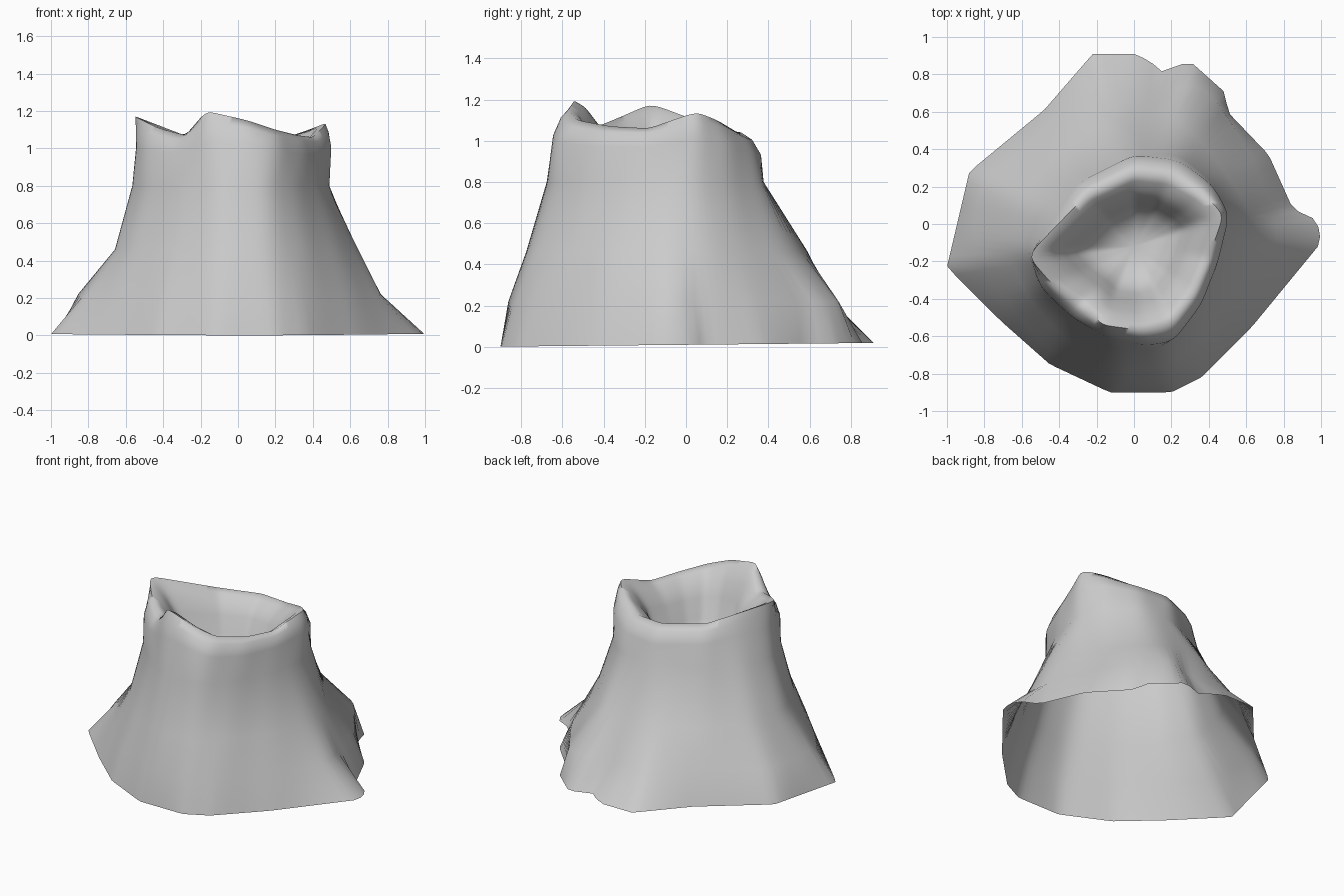
import bpy
import bmesh
import math
from mathutils import Vector

old_cube = bpy.data.objects.get("Cube")
if old_cube:
    bpy.data.objects.remove(old_cube, do_unlink=True)

SIDES = 120
AXIS = Vector((0, -0.12))


def material(name, colour):
    mat = bpy.data.materials.new(name)
    mat.use_nodes = True
    mat.diffuse_color = colour
    mat.node_tree.nodes["Principled BSDF"].inputs["Base Color"].default_value = colour
    return mat


def resample(outline, height=None, passes=0):
    """Turn a sparse outline in hundredths into an evenly spaced, softened ring."""
    polar = []
    for point in outline:
        offset = Vector(point[:2]) / 100 - AXIS
        z = height if height is not None else point[2] / 100
        polar.append((math.atan2(offset.y, offset.x) % math.tau, offset.length, z))
    polar.sort()
    first, last = polar[0], polar[-1]
    polar = ([(last[0] - math.tau, last[1], last[2])] + polar
             + [(first[0] + math.tau, first[1], first[2])])
    ring = []
    for i in range(SIDES):
        angle = math.tau * i / SIDES
        for a, b in zip(polar, polar[1:]):
            if a[0] <= angle < b[0]:
                # straight chord between the two neighbouring outline points
                pa = Vector((math.cos(a[0]), math.sin(a[0]))) * a[1]
                pb = Vector((math.cos(b[0]), math.sin(b[0]))) * b[1]
                ray = Vector((math.cos(angle), math.sin(angle)))
                edge = pb - pa
                t = -ray.cross(pa) / ray.cross(edge)
                spot = AXIS + pa + edge * t
                ring.append(Vector((spot.x, spot.y, a[2] + (b[2] - a[2]) * t)))
                break
    for _ in range(passes):
        ring = [(ring[i - 1] + ring[i] * 2 + ring[(i + 1) % SIDES]) / 4
                for i in range(SIDES)]
    return ring


def resized(ring, scale, z_of):
    """Copy a ring, scaled about the axis, with a new height rule."""
    return [Vector((AXIS.x + (p.x - AXIS.x) * scale,
                    AXIS.y + (p.y - AXIS.y) * scale, z_of(p.z))) for p in ring]


# Ragged foot, spreading out to corners on either side
foot = resample([
    (100, -10), (98, 2), (85, 8), (72, 37), (50, 60), (49, 70), (30, 87),
    (13, 81), (10, 86), (1, 91), (-22, 91), (-48, 61), (-88, 28), (-100, -23),
    (-71, -52), (-45, -75), (-13, -90), (20, -90), (36, -82), (63, -55)], 0.0)
for p in foot:
    p.z = 0.01 + 0.01 * p.y

# Lower slope with a lump and a gully at the back
lower_slope = resample([
    (78, -12), (73, 12), (62, 38), (47, 62), (32, 81), (14, 66), (-20, 73),
    (-50, 49), (-83, 20), (-87, -14), (-67, -44), (-43, -69), (-10, -87),
    (20, -85), (38, -73), (62, -45)], 0.22, 6)

# Middle wall, with a ridge running down beside the gully
middle_wall = resample([
    (66, -8), (58, 15), (44, 34), (32, 49), (18, 60), (-10, 58), (-42, 36),
    (-62, 14), (-67, -14), (-58, -38), (-38, -61), (-10, -78), (18, -77),
    (36, -63), (54, -37)], 0.46, 6)
upper_wall = resample([
    (50, 5), (42, 22), (25, 37), (0, 38), (-32, 24), (-50, 8), (-58, -15),
    (-50, -35), (-32, -52), (-10, -68), (15, -67), (31, -51), (44, -25)], 0.8, 6)

# Thick rounded lip below an uneven crest with three raised corners
lip = resample([
    (51, 5, 101), (42, 21, 98), (24, 34, 94), (0, 37, 93), (-30, 22, 95),
    (-56, -16, 101), (-50, -34, 99), (-33, -50, 98), (-14, -61, 104),
    (6, -65, 103), (21, -63, 99), (36, -43, 97), (45, -20, 97)], None, 4)
crest = resample([
    (48, 5, 114), (38, 15, 110), (20, 25, 104), (0, 27, 104), (-26, 15, 106),
    (-57, -17, 118), (-43, -33, 111), (-28, -43, 107), (-17, -54, 120),
    (5, -57, 115), (20, -53, 110), (32, -37, 107), (40, -18, 106)], None, 2)
shoulder = [a * 0.55 + b * 0.45 + Vector((0, 0, 0.025)) for a, b in zip(lip, crest)]

# The crater bowl drops steeply inside the lip to a rounded floor
rings = [
    foot, lower_slope, middle_wall, upper_wall, lip, shoulder, crest,
    resized(crest, 0.9, lambda z: z - 0.025),
    resized(crest, 0.78, lambda z: z * 0.6 + 0.36),
    resized(crest, 0.66, lambda z: z * 0.3 + 0.61),
    resized(crest, 0.56, lambda z: 0.81),
    resized(crest, 0.42, lambda z: 0.72),
    resized(crest, 0.2, lambda z: 0.68),
]

# Skin the rings into one open-bottomed shell
bm = bmesh.new()
loops = [[bm.verts.new(p) for p in ring] for ring in rings]
for low, high in zip(loops, loops[1:]):
    for i in range(SIDES):
        j = (i + 1) % SIDES
        bm.faces.new((low[i], low[j], high[j], high[i]))
floor_centre = bm.verts.new((AXIS.x, AXIS.y, 0.67))
for i in range(SIDES):
    bm.faces.new((loops[-1][i], loops[-1][(i + 1) % SIDES], floor_centre))

mesh = bpy.data.meshes.new("crater_cone")
bm.to_mesh(mesh)
bm.free()
cone = bpy.data.objects.new("crater_cone", mesh)
bpy.context.collection.objects.link(cone)
mesh.materials.append(material("stone grey", (0.6, 0.6, 0.6, 1)))

bpy.ops.object.select_all(action="DESELECT")
cone.select_set(True)
bpy.context.view_layer.objects.active = cone
bpy.ops.object.shade_smooth_by_angle(angle=math.radians(80))
